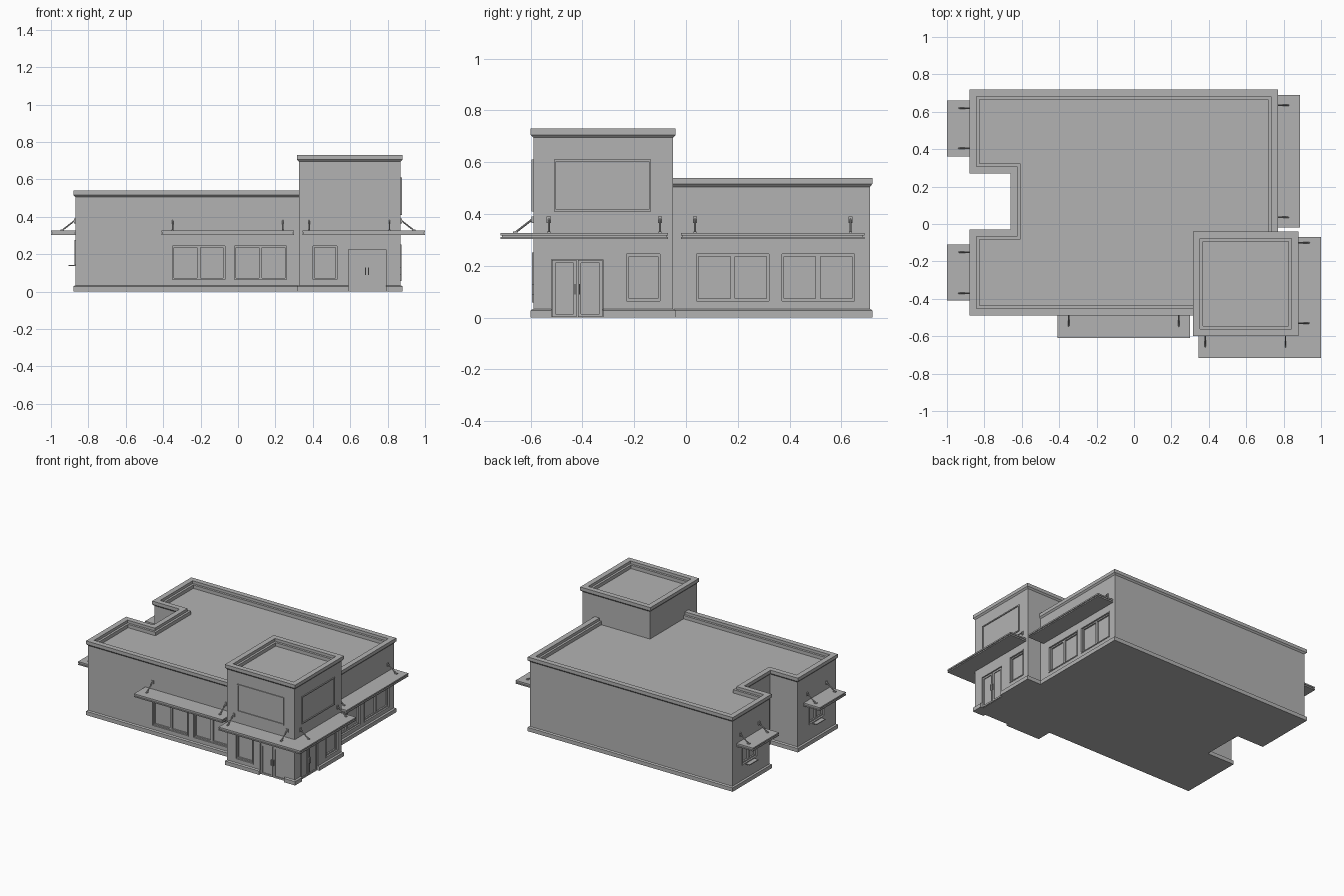
import bpy, bmesh
from mathutils import Vector

if "Cube" in bpy.data.objects:
    bpy.data.objects.remove(bpy.data.objects["Cube"])

grey = bpy.data.materials.new("plain_grey")
grey.use_nodes = True
GREY = (0.45, 0.45, 0.45, 1)
grey.diffuse_color = GREY
grey.node_tree.nodes["Principled BSDF"].inputs["Base Color"].default_value = GREY


def finish(name, bm):
    bmesh.ops.recalc_face_normals(bm, faces=bm.faces)
    mesh = bpy.data.meshes.new(name)
    bm.to_mesh(mesh)
    bm.free()
    mesh.materials.append(grey)
    ob = bpy.data.objects.new(name, mesh)
    bpy.context.collection.objects.link(ob)
    return ob


def loft(name, outline, profile):
    """Sweep an (offset, height) profile round a counter-clockwise outline."""
    bm = bmesh.new()
    pts = [Vector(p) for p in outline]
    n = len(pts)
    normals = []
    for i in range(n):
        d = (pts[(i + 1) % n] - pts[i]).normalized()
        normals.append(Vector((d.y, -d.x)))
    rings = []
    for off, z in profile:
        ring = [pts[i] + off * (normals[i - 1] + normals[i]) for i in range(n)]
        rings.append([bm.verts.new((p.x, p.y, z)) for p in ring])
    for a, b in zip(rings, rings[1:]):
        for i in range(n):
            j = (i + 1) % n
            bm.faces.new((a[i], a[j], b[j], b[i]))
    bm.faces.new(rings[0])
    bm.faces.new(rings[-1])
    return finish(name, bm)


def rect(x0, x1, y0, y1):
    return [(x0, y0), (x1, y0), (x1, y1), (x0, y1)]


def place(wall, u, out, z):
    """Point on a wall: u along it, out away from it."""
    side, plane = wall
    if side == "front":
        return Vector((u, -plane - out, z))
    sign = 1 if side == "right" else -1
    return Vector((sign * (plane + out), u, z))


def box(bm, wall, u0, u1, z0, z1, d0, d1):
    a, b = place(wall, u0, d0, z0), place(wall, u1, d1, z1)
    cube = bmesh.ops.create_cube(bm, size=1)
    for v in cube["verts"]:
        v.co = [(a[i] + b[i]) / 2 + v.co[i] * (b[i] - a[i]) for i in range(3)]


def frame(bm, wall, u0, u1, z0, z1, w, d0, d1):
    box(bm, wall, u0, u1, z1 - w, z1, d0, d1)
    box(bm, wall, u0, u1, z0, z0 + w, d0, d1)
    box(bm, wall, u0, u0 + w, z0 + w, z1 - w, d0, d1)
    box(bm, wall, u1 - w, u1, z0 + w, z1 - w, d0, d1)


def building(name, outline, h):
    return loft(name, outline, [
        (0.01, 0), (0.01, 0.028), (0, 0.034), (0, h - 0.035), (0.01, h - 0.024),
        (0.01, h), (-0.028, h), (-0.028, h - 0.02), (-0.044, h - 0.02),
        (-0.044, h - 0.045)])


# Walls, each as side and distance from the centre
MAIN_FRONT, MAIN_RIGHT, MAIN_LEFT = ("front", 0.48), ("right", 0.76), ("left", 0.87)
TOWER_FRONT, TOWER_RIGHT = ("front", 0.59), ("right", 0.87)

# Building masses with plinth, cornice and sunken roof
main_outline = [(-0.87, -0.48), (0.76, -0.48), (0.76, 0.71), (-0.87, 0.71),
                (-0.87, 0.28), (-0.65, 0.28), (-0.65, -0.04), (-0.87, -0.04)]
main = building("main_building", main_outline, 0.54)
tower = building("entrance_tower", rect(0.325, 0.87, -0.59, -0.05), 0.73)

# Windows and doors: recesses in the walls with framing inside
windows, doors = bmesh.new(), bmesh.new()
cuts = {main: bmesh.new(), tower: bmesh.new()}


def window(body, wall, u0, u1, z0, z1, panes=1):
    box(cuts[body], wall, u0, u1, z0, z1, -0.018, 0.05)
    frame(windows, wall, u0 - 0.007, u1 + 0.007, z0 - 0.007, z1 + 0.007, 0.007, -0.005, 0.004)
    step = (u1 - u0) / panes
    for i in range(panes):
        frame(windows, wall, u0 + i * step, u0 + (i + 1) * step, z0, z1, 0.009, -0.02, -0.008)


for start in (-0.35, -0.02):
    window(main, MAIN_FRONT, start, start + 0.28, 0.065, 0.245, 2)
for start in (0.04, 0.37):
    window(main, MAIN_RIGHT, start, start + 0.28, 0.065, 0.245, 2)
window(tower, TOWER_FRONT, 0.40, 0.53, 0.065, 0.245)
window(tower, TOWER_RIGHT, -0.23, -0.10, 0.065, 0.245)

# Service windows with shelves on the left wall
shelves = bmesh.new()
for mid in (0.51, -0.26):
    window(main, MAIN_LEFT, mid - 0.08, mid + 0.08, 0.15, 0.27, 2)
    box(shelves, MAIN_LEFT, mid - 0.05, mid + 0.05, 0.137, 0.143, -0.005, 0.035)

for wall, mid in ((TOWER_FRONT, 0.69), (TOWER_RIGHT, -0.42)):
    box(cuts[tower], wall, mid - 0.1, mid + 0.1, -0.05, 0.225, -0.012, 0.05)
    for s in (-1, 1):
        a, b = sorted((mid + s * 0.003, mid + s * 0.097))
        frame(doors, wall, a, b, 0.002, 0.222, 0.012, -0.014, -0.006)
        a, b = sorted((mid + s * 0.006, mid + s * 0.011))
        box(doors, wall, a, b, 0.09, 0.13, -0.008, 0.004)

for body, bm in cuts.items():
    cutter = finish("opening_cutter", bm)
    mod = body.modifiers.new("openings", "BOOLEAN")
    mod.operation = "DIFFERENCE"
    mod.solver = "EXACT"
    mod.object = cutter
    bpy.context.view_layer.objects.active = body
    bpy.ops.object.modifier_apply(modifier=mod.name)
    bpy.data.objects.remove(cutter)

finish("window_frames", windows)
finish("door_leaves", doors)
finish("service_shelves", shelves)

# Raised panel frames high on the tower
panels = bmesh.new()
frame(panels, TOWER_FRONT, 0.41, 0.785, 0.41, 0.61, 0.008, -0.003, 0.006)
frame(panels, TOWER_RIGHT, -0.51, -0.135, 0.41, 0.61, 0.008, -0.003, 0.006)
finish("tower_panel_frames", panels)

# Canopies with a groove round the edge
edge = [(0, 0.303), (0, 0.311), (-0.006, 0.311), (-0.006, 0.317), (0, 0.317), (0, 0.327)]
loft("left_back_canopy", rect(-1, -0.865, 0.36, 0.66), edge)
loft("left_front_canopy", rect(-1, -0.865, -0.41, -0.11), edge)
loft("front_canopy", rect(-0.41, 0.30, -0.61, -0.475), edge)
loft("right_canopy", rect(0.755, 0.888, -0.02, 0.69), edge)
loft("tower_canopy", [(0.345, -0.716), (1, -0.716), (1, -0.07), (0.865, -0.07),
                      (0.865, -0.585), (0.345, -0.585)], edge)

# Tie rods from wall plates down to the canopies
rods = bmesh.new()
for wall, spots in ((MAIN_LEFT, (0.62, 0.405, -0.15, -0.37)), (MAIN_FRONT, (-0.35, 0.24)),
                    (MAIN_RIGHT, (0.035, 0.635)), (TOWER_FRONT, (0.38, 0.81)),
                    (TOWER_RIGHT, (-0.10, -0.53))):
    for u in spots:
        box(rods, wall, u - 0.008, u + 0.008, 0.365, 0.39, -0.003, 0.006)
        box(rods, wall, u - 0.006, u + 0.006, 0.325, 0.333, 0.06, 0.078)
        a, b = place(wall, u, 0.003, 0.38), place(wall, u, 0.07, 0.328)
        cone = bmesh.ops.create_cone(rods, cap_ends=True, segments=8, radius1=0.004,
                                     radius2=0.004, depth=(b - a).length)
        turn = (b - a).to_track_quat("Z", "Y")
        for v in cone["verts"]:
            v.co = turn @ v.co + (a + b) / 2
finish("canopy_tie_rods", rods)
